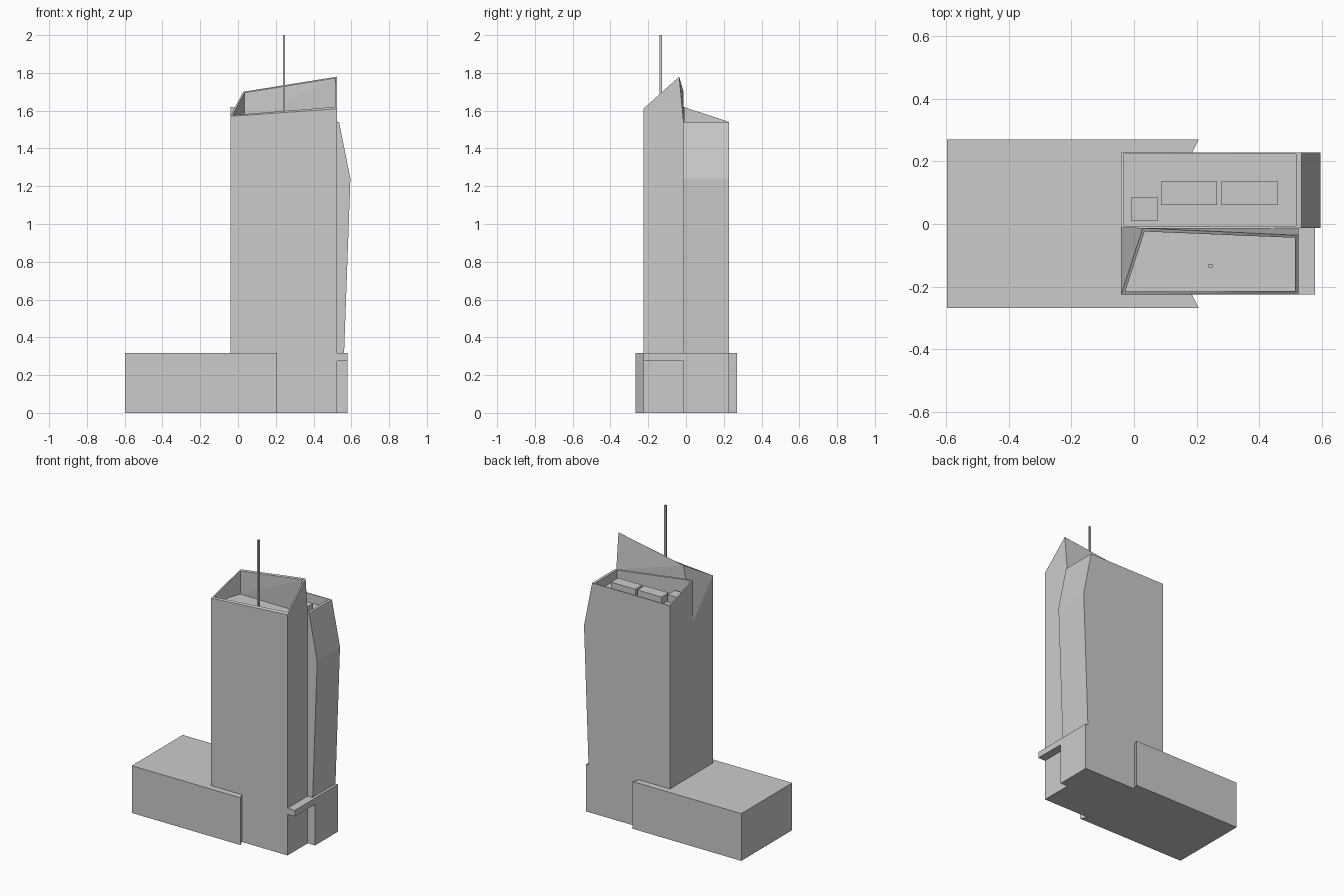
import bpy, bmesh

if "Cube" in bpy.data.objects:
    bpy.data.objects.remove(bpy.data.objects["Cube"])


def loft(name, rings):
    """Skin a stack of counter-clockwise rings and cap both ends."""
    bm = bmesh.new()
    vs = [[bm.verts.new(p) for p in ring] for ring in rings]
    n = len(rings[0])
    for a, b in zip(vs, vs[1:]):
        for i in range(n):
            j = (i + 1) % n
            bm.faces.new((a[i], a[j], b[j]))
            bm.faces.new((a[i], b[j], b[i]))
    bm.faces.new(vs[0][::-1])
    bm.faces.new(vs[-1])
    # merge coplanar triangles back to clean flat panels
    bmesh.ops.dissolve_limit(bm, angle_limit=0.002, verts=bm.verts, edges=bm.edges)
    bmesh.ops.recalc_face_normals(bm, faces=bm.faces)
    me = bpy.data.meshes.new(name)
    bm.to_mesh(me)
    bm.free()
    ob = bpy.data.objects.new(name, me)
    bpy.context.collection.objects.link(ob)
    return ob


def rect(x0, x1, y0, y1, z):
    """Ring in the order front left, front right, back right, back left."""
    zs = z if isinstance(z, tuple) else (z,) * 4
    return [(x, y, h) for (x, y), h in
            zip([(x0, y0), (x1, y0), (x1, y1), (x0, y1)], zs)]


def box(name, x0, x1, y0, y1, z0, z1):
    return loft(name, [rect(x0, x1, y0, y1, z0), rect(x0, x1, y0, y1, z1)])


F, M, B = -0.226, -0.013, 0.228   # front face, party line, back face
L, R = -0.041, 0.525              # tower sides

# podium with bevelled ends beside the tower
plan = [(-0.598, -0.268), (0.207, -0.268), (0.186, F), (0.186, B),
        (0.207, 0.27), (-0.598, 0.27)]
loft("podium", [[(x, y, z) for x, y in plan] for z in (0, 0.316)])

# front tower with raked hollow crown and folded left corner
loft("front_tower", [
    rect(L, R, F, M, 0),
    rect(L, R, F, M, (1.34, 1.34, 1.54, 1.34)),
    [(L, F, 1.57), (R, F, 1.61), (R, -0.036, 1.78), (0.028, M, 1.70)],
    [(-0.028, F + 0.01, 1.577), (R - 0.01, F + 0.012, 1.62),
     (R - 0.01, -0.044, 1.772), (0.034, -0.024, 1.695)],
    [(-0.028, F + 0.01, 1.54), (R - 0.01, F + 0.012, 1.54),
     (R - 0.01, -0.03, 1.54), (0.034, -0.024, 1.54)],
])

# rear tower with bulging right side and recessed roof
loft("rear_tower", [
    rect(L, 0.561, M, B, 0.3),
    rect(L, 0.595, M, B, 1.24),
    rect(L, 0.535, M, B, (1.62, 1.54, 1.54, 1.62 - 0.08)),
    rect(L + 0.008, 0.517, M + 0.006, B - 0.005, (1.618, 1.54, 1.54, 1.542)),
    rect(L + 0.008, 0.517, M + 0.006, B - 0.005, 1.48),
])

# street-level block and canopy on the right
box("rear_base", L, 0.579, M, B, 0, 0.316)
box("canopy", R - 0.02, 0.579, F, M, 0.275, 0.316)

# rooftop plant
for i, (x0, x1, y0, y1) in enumerate([(-0.01, 0.076, 0.01, 0.085),
                                      (0.086, 0.265, 0.06, 0.136),
                                      (0.28, 0.46, 0.06, 0.136)]):
    box(f"roof_unit_{i + 1}", x0, x1, y0, y1, 1.475, 1.53)

# mast
box("mast", 0.238, 0.25, -0.139, -0.127, 1.53, 2.0)
